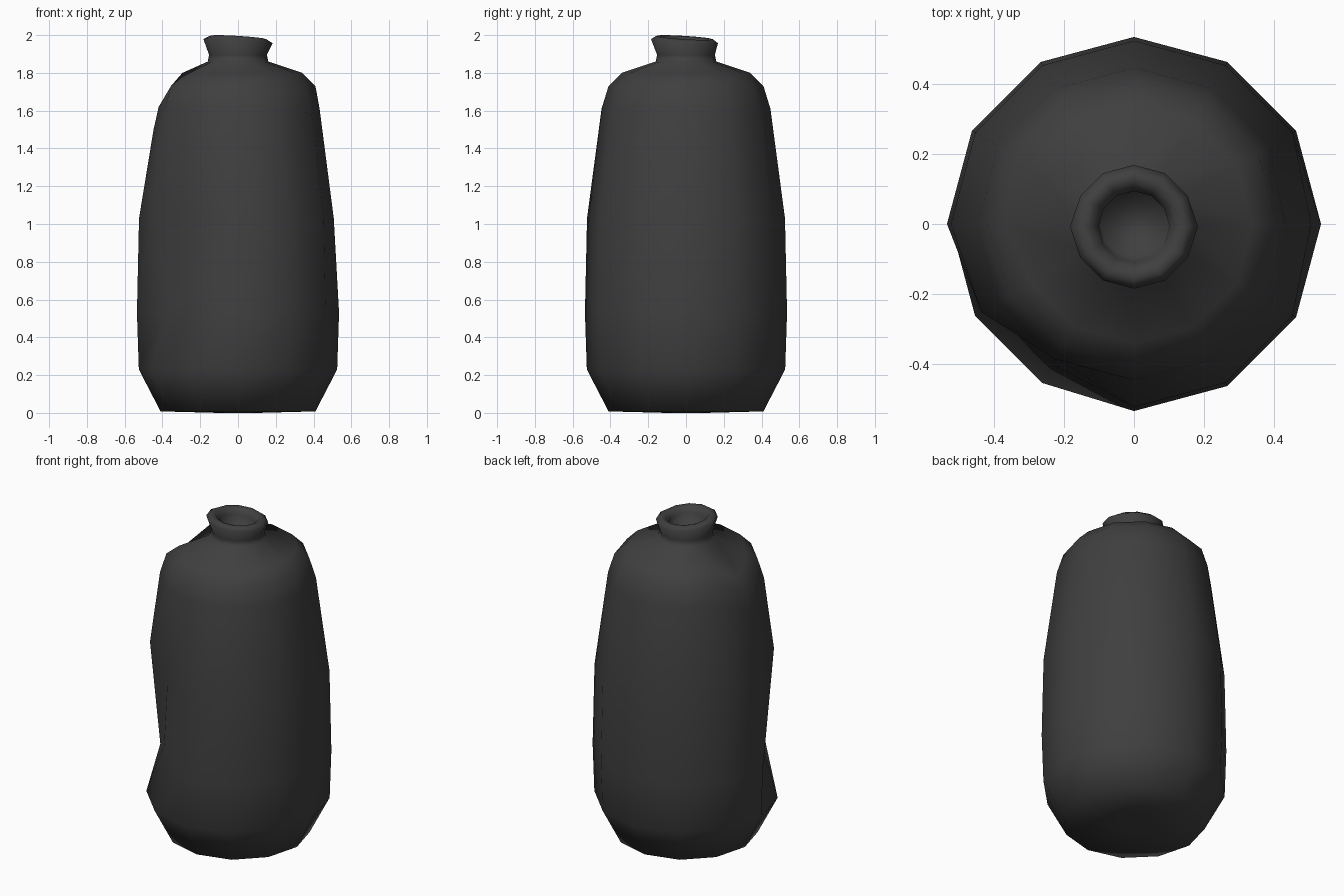
import bpy, bmesh, math

if "Cube" in bpy.data.objects:
    bpy.data.objects.remove(bpy.data.objects["Cube"], do_unlink=True)

SIDES = 12

charcoal = bpy.data.materials.new("charcoal")
charcoal.use_nodes = True
charcoal.diffuse_color = (0.05, 0.05, 0.05, 1)
charcoal.node_tree.nodes["Principled BSDF"].inputs["Base Color"].default_value = (0.05, 0.05, 0.05, 1)

# Profile as (radius, height): base, belly, shoulder, then neck, lip and mouth floor
base = [(0.1, 0), (0.41, 0.008)]
belly = [(0.525, 0.23), (0.535, 0.53), (0.524, 1.03)]
shoulder = [(0.447, 1.61), (0.41, 1.73), (0.34, 1.80), (0.16, 1.86)]
neck = [(0.153, 1.895), (0.177, 1.968), (0.15, 1.987),
        (0.125, 1.982), (0.102, 1.95), (0.095, 1.89)]
profile = base + belly + shoulder + neck
LIP = range(10, 14)

# Hand-worn dents: (ring, side) -> (radius change, height change)
dents = {
    (3, 7): (-0.09, 0), (3, 8): (-0.07, 0.1),
    (4, 7): (-0.02, 0.14), (4, 8): (-0.08, 0),
    (4, 0): (-0.017, 0), (5, 0): (-0.015, 0),
    (5, 6): (0, -0.11), (6, 6): (0.01, -0.11),
    (7, 6): (0.03, -0.1), (7, 7): (0, -0.02),
    (10, 0): (0.006, 0), (10, 6): (0.006, 0),
}

bm = bmesh.new()
rings = []
for i, (radius, height) in enumerate(profile):
    ring = []
    for s in range(SIDES):
        a = math.tau * s / SIDES
        dr, dz = dents.get((i, s), (0, 0))
        x, y = (radius + dr) * math.cos(a), (radius + dr) * math.sin(a)
        z = height + dz
        if i in LIP:  # the lip leans slightly
            z -= 0.06 * (x + y)
            y -= 0.008
        ring.append(bm.verts.new((x, y, z)))
    rings.append(ring)

for low, high in zip(rings, rings[1:]):
    for s in range(SIDES):
        t = (s + 1) % SIDES
        bm.faces.new((low[s], low[t], high[t], high[s]))
bm.faces.new(rings[0][::-1])
bm.faces.new(rings[-1])
for face in bm.faces:
    face.smooth = True

mesh = bpy.data.meshes.new("jar")
bm.to_mesh(mesh)
bm.free()
mesh.materials.append(charcoal)
bpy.context.collection.objects.link(bpy.data.objects.new("jar", mesh))
